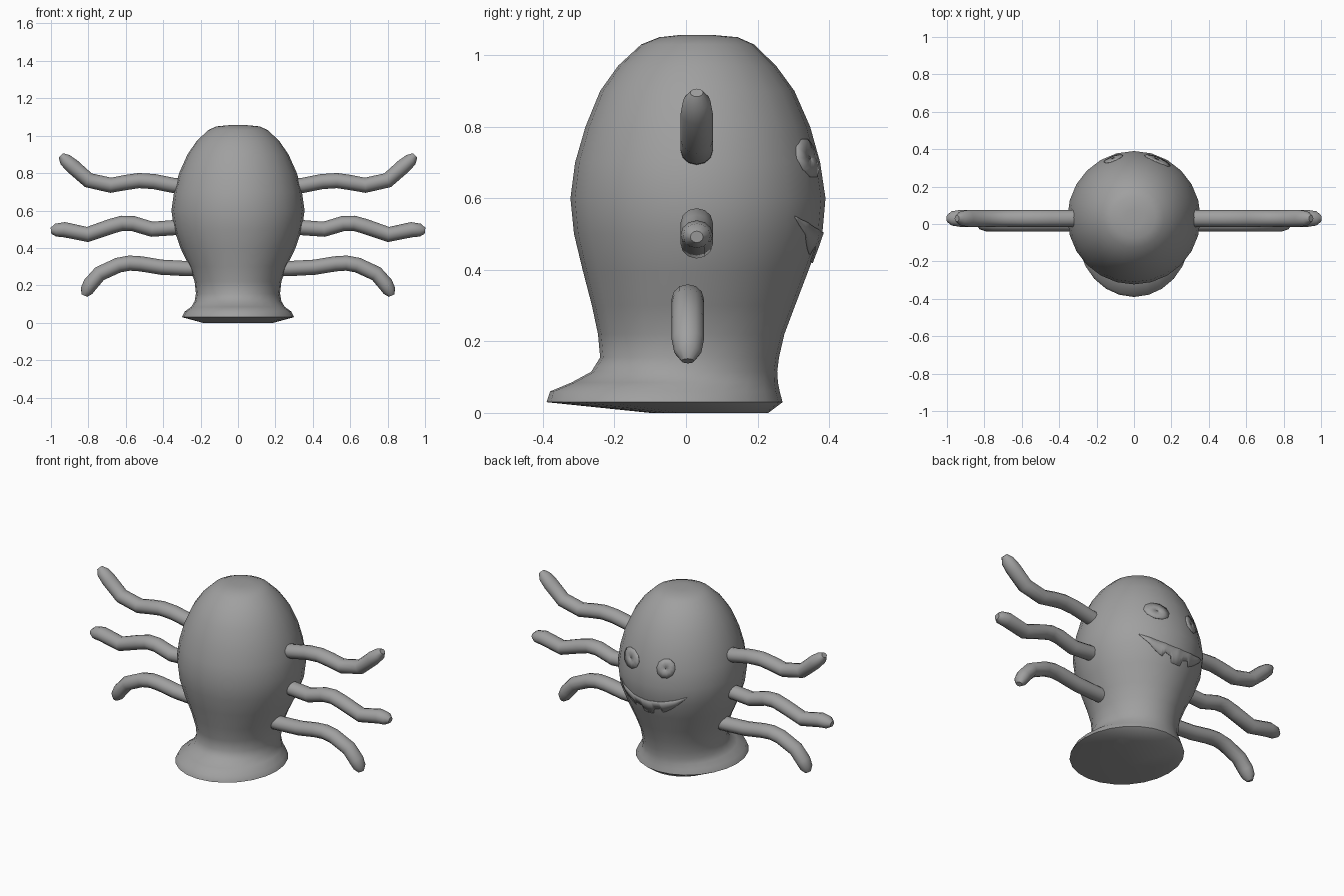
import bpy, bmesh, math
from mathutils import Vector
from mathutils.bvhtree import BVHTree

if "Cube" in bpy.data.objects:
    bpy.data.objects.remove(bpy.data.objects["Cube"])

grey = bpy.data.materials.new("grey")
grey.diffuse_color = (0.35, 0.35, 0.35, 1)
grey.use_nodes = True
grey.node_tree.nodes["Principled BSDF"].inputs["Base Color"].default_value = grey.diffuse_color


def finish(name, bm, angle=50):
    bmesh.ops.recalc_face_normals(bm, faces=bm.faces)
    mesh = bpy.data.meshes.new(name)
    bm.to_mesh(mesh)
    obj = bpy.data.objects.new(name, mesh)
    bpy.context.collection.objects.link(obj)
    mesh.materials.append(grey)
    bpy.ops.object.select_all(action='DESELECT')
    obj.select_set(True)
    bpy.context.view_layer.objects.active = obj
    bpy.ops.object.shade_smooth_by_angle(angle=math.radians(angle))
    return obj


def loft(bm, rings):
    """Skin closed rings of points and cap both ends."""
    loops = [[bm.verts.new(p) for p in ring] for ring in rings]
    for a, b in zip(loops, loops[1:]):
        n = len(a)
        for i in range(n):
            bm.faces.new((a[i], a[(i + 1) % n], b[(i + 1) % n], b[i]))
    bm.faces.new(loops[0])
    bm.faces.new(loops[-1])


# Body with flared foot: height, half width, front y, back y
profile = [
    (0.0, 0.19, -0.10, 0.23), (0.03, 0.30, -0.39, 0.27), (0.06, 0.285, -0.38, 0.262),
    (0.085, 0.25, -0.32, 0.257), (0.115, 0.232, -0.265, 0.255), (0.155, 0.225, -0.24, 0.26),
    (0.22, 0.232, -0.246, 0.275), (0.3, 0.26, -0.263, 0.305), (0.4, 0.308, -0.289, 0.343),
    (0.5, 0.342, -0.313, 0.381), (0.6, 0.356, -0.323, 0.39), (0.7, 0.342, -0.31, 0.375),
    (0.8, 0.315, -0.281, 0.347), (0.9, 0.27, -0.24, 0.303), (0.97, 0.222, -0.19, 0.252),
    (1.03, 0.16, -0.125, 0.19), (1.05, 0.115, -0.075, 0.145), (1.056, 0.05, -0.02, 0.08),
]
SIDES = 24
rings = []
for z, w, y0, y1 in profile:
    rings.append([(w * math.cos(a), (y0 + y1) / 2 + (y1 - y0) / 2 * math.sin(a), z)
                  for a in (math.tau * i / SIDES for i in range(SIDES))])
bm = bmesh.new()
loft(bm, rings)
finish("body", bm)
surface = BVHTree.FromBMesh(bm)

# Wavy arms, mirrored: y position and centre line in x, z
R = 0.045
arms = {
    "upper_arm": (0.03, [(0.25, 0.725), (0.35, 0.735), (0.45, 0.755), (0.53, 0.76), (0.60, 0.75),
                         (0.68, 0.735), (0.80, 0.762), (0.885, 0.837), (0.925, 0.872), (0.947, 0.895)]),
    "middle_arm": (0.03, [(0.25, 0.515), (0.35, 0.508), (0.46, 0.50), (0.56, 0.53), (0.62, 0.532),
                          (0.68, 0.515), (0.805, 0.472), (0.93, 0.498), (0.975, 0.495), (1.0, 0.492)]),
    "lower_arm": (0.005, [(0.18, 0.29), (0.28, 0.29), (0.41, 0.297), (0.52, 0.315), (0.58, 0.319),
                          (0.64, 0.308), (0.74, 0.262), (0.79, 0.205), (0.81, 0.17), (0.821, 0.145)]),
}
for name, (y, path) in arms.items():
    pts = [Vector((x, y, z)) for x, z in path]
    rings = []
    for i, p in enumerate(pts):
        t = (pts[min(i + 1, len(pts) - 1)] - pts[max(i - 1, 0)]).normalized()
        up = Vector((-t.z, 0, t.x))
        r = R * {len(pts) - 1: 0.4, len(pts) - 2: 0.85}.get(i, 1.0)
        rings.append([p + r * (0.9 * math.sin(a) * up + math.cos(a) * Vector((0, 1, 0)))
                      for a in (math.tau * k / 12 for k in range(12))])
    bm = bmesh.new()
    loft(bm, rings)
    finish(name, bm).modifiers.new("mirror", 'MIRROR').use_mirror_merge = False


def face_plate(name, rows):
    """Lay a grid of x, z points on the back of the body as a thin plate."""
    bm = bmesh.new()
    grid = []
    for row in rows:
        line = []
        for x, z in row:
            hit = surface.ray_cast(Vector((x, 2, z)), Vector((0, -1, 0)))[0]
            line.append(bm.verts.new(hit + Vector((0, 0.001, 0))))
        grid.append(line)
    for a, b in zip(grid, grid[1:]):
        for i in range(len(a) - 1):
            bm.faces.new((a[i], a[i + 1], b[i + 1], b[i]))
    bmesh.ops.remove_doubles(bm, verts=bm.verts, dist=0.0005)
    solid = finish(name, bm, 30).modifiers.new("thickness", 'SOLIDIFY')
    solid.thickness = 0.006
    solid.offset = 0


# Eyes
for name, cx, w in (("left_eye", 0.125, 0.068), ("right_eye", -0.11, 0.05)):
    face_plate(name, [[(cx + w * s * math.cos(a), 0.712 + 0.055 * s * math.sin(a))
                       for a in (math.tau * k / 10 for k in range(11))]
                      for s in (0.02, 0.5, 1)])

# Grinning mouth with square teeth cut from the lower edge
COLS = 44
mouth = []
for i in range(COLS + 1):
    u = 2 * i / COLS - 1
    top = 0.505 + 0.045 * u * u
    low = 0.42 + 0.128 * u * u
    if 0.18 < abs(u) < 0.38:
        low += 0.03
    mouth.append([(0.22 * u, low), (0.22 * u, (top + low) / 2), (0.22 * u, top)])
face_plate("mouth", mouth)
